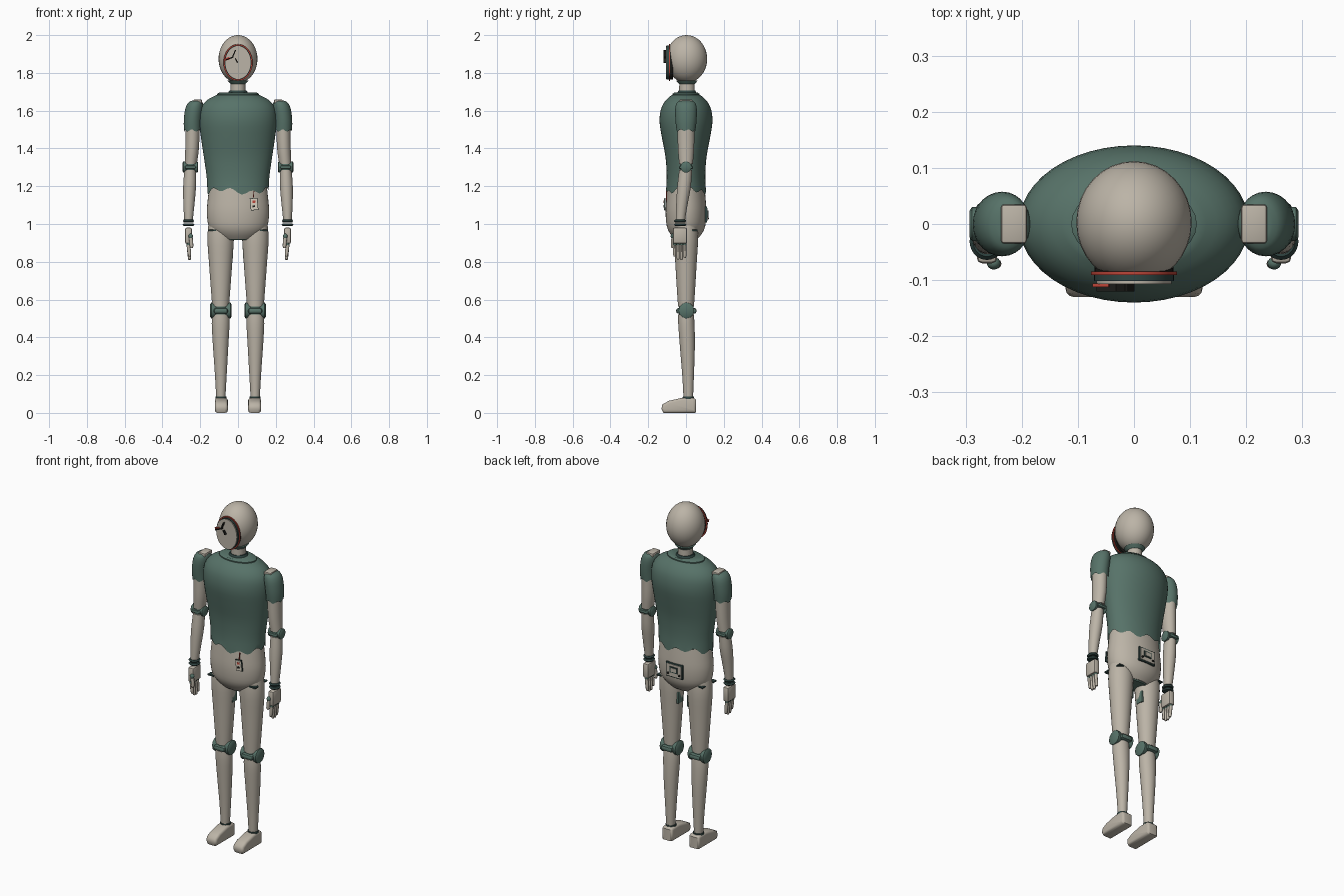
import bpy, bmesh, math
from mathutils import Vector, Matrix

if "Cube" in bpy.data.objects:
    bpy.data.objects.remove(bpy.data.objects["Cube"])


def material(name, r, g, b):
    m = bpy.data.materials.new(name)
    m.use_nodes = True
    m.diffuse_color = (r, g, b, 1)
    m.node_tree.nodes["Principled BSDF"].inputs["Base Color"].default_value = (r, g, b, 1)
    return m


CREAM = material("warm cream", .50, .455, .385)
TEAL = material("muted teal", .095, .17, .14)
DARK = material("dark teal", .03, .06, .055)
BLACK = material("black", .012, .012, .01)
RED = material("red", .5, .06, .04)
WHITE = material("tag white", .68, .62, .52)


def finish(name, bm, mat, angle=40):
    bmesh.ops.recalc_face_normals(bm, faces=bm.faces)
    me = bpy.data.meshes.new(name)
    bm.to_mesh(me)
    bm.free()
    me.materials.append(mat)
    for p in me.polygons:
        p.use_smooth = True
    me.set_sharp_from_angle(angle=math.radians(angle))
    ob = bpy.data.objects.new(name, me)
    bpy.context.collection.objects.link(ob)
    return ob


def spline(rows, steps):
    """Catmull-Rom curve through rows of numbers."""
    rows = [Vector(r) for r in rows]
    out = []
    for i in range(len(rows) - 1):
        a, b, c, d = rows[max(i - 1, 0)], rows[i], rows[i + 1], rows[min(i + 2, len(rows) - 1)]
        for k in range(steps):
            t = k / steps
            out.append(b + (c - a) * t / 2 + (a * 2 - b * 5 + c * 4 - d) * t * t / 2
                       + (b * 3 - a - c * 3 + d) * t ** 3 / 2)
    return out + [rows[-1]]


def loft(name, rings, mat, seg=28, steps=3, hem=None):
    """Elliptical skin through rings of (z, centre x, centre y, radius x, radius y)."""
    bm = bmesh.new()
    loops = []
    for i, (z, cx, cy, rx, ry) in enumerate(spline(rings, steps)):
        loop = []
        for k in range(seg):
            a = math.tau * k / seg
            dz = hem(k) if hem and i == 0 else 0
            loop.append(bm.verts.new((cx + rx * math.cos(a), cy + ry * math.sin(a), z + dz)))
        loops.append(loop)
    for lo, hi in zip(loops, loops[1:]):
        for k in range(seg):
            n = (k + 1) % seg
            bm.faces.new((lo[k], lo[n], hi[n], hi[k]))
    if not hem:
        bm.faces.new(loops[0])
    bm.faces.new(loops[-1])
    return finish(name, bm, mat)


def ball(name, loc, size, mat):
    bm = bmesh.new()
    bmesh.ops.create_uvsphere(bm, u_segments=32, v_segments=20, radius=1,
                              matrix=Matrix.Translation(loc) @ Matrix.Diagonal((*size, 1)))
    return finish(name, bm, mat)


def box(name, loc, size, mat, bevel=0.0, rot=0.0):
    bm = bmesh.new()
    bmesh.ops.create_cube(bm, size=1, matrix=Matrix.Translation(loc)
                          @ Matrix.Rotation(rot, 4, 'Y') @ Matrix.Diagonal((*size, 1)))
    if bevel:
        bmesh.ops.bevel(bm, geom=bm.edges[:], offset=bevel, segments=2, affect='EDGES', profile=.5)
    return finish(name, bm, mat)


def disc(name, y, depth, rx, rz, mat):
    """Oval plate facing the front."""
    bm = bmesh.new()
    bmesh.ops.create_cone(bm, cap_ends=True, segments=40, radius1=1, radius2=1, depth=1,
                          matrix=Matrix.Translation((0, y, 1.855)) @ Matrix.Diagonal((rx, depth, rz, 1))
                          @ Matrix.Rotation(math.pi / 2, 4, 'X'))
    return finish(name, bm, mat)


def hinge(name, loc, half, r_end, r_mid, mat):
    """Spool lying across the limb."""
    rows = [(-half, r_end * .8), (-half * .9, r_end), (-half * .6, r_end), (-half * .3, r_mid),
            (half * .3, r_mid), (half * .6, r_end), (half * .9, r_end), (half, r_end * .8)]
    ob = loft(name, [(z, 0, 0, r, r) for z, r in rows], mat, seg=12, steps=1)
    ob.data.transform(Matrix.Translation(loc) @ Matrix.Rotation(math.pi / 2, 4, 'Y'))
    return ob


# Head, neck and collar
ball("head", (0, .003, 1.874), (.103, .109, .126), CREAM)
loft("head_base", [(1.742, 0, .005, .04, .042), (1.76, 0, .005, .056, .058)], TEAL, steps=1)
loft("neck", [(1.68, 0, .005, .04, .042), (1.76, 0, .005, .038, .04)], CREAM, steps=1)
loft("neck_ring", [(1.695, 0, .005, .052, .05), (1.706, 0, .005, .046, .045)], DARK, steps=1)
loft("collar", [(1.675, 0, 0, .112, .072), (1.688, 0, 0, .112, .072), (1.695, 0, 0, .10, .064)], TEAL, steps=1)

# Face plate layers
disc("face_housing", -.078, .016, .07, .09, BLACK)
disc("face_red_rim", -.088, .006, .077, .097, RED)
disc("face_band", -.096, .012, .071, .091, DARK)
disc("face_plate", -.104, .006, .067, .087, CREAM)
for i, (x, z, length, rot) in enumerate([(-.022, 1.90, .045, .4), (-.008, 1.865, .026, -.5),
                                         (-.045, 1.876, .045, 1.2)]):
    box(f"face_hand_{i}", (x, -.113, z), (.006, .014, length), BLACK, rot=rot)
box("face_red_mark", (-.058, -.109, 1.874), (.03, .006, .014), RED, rot=-.3)

# Shirt with a torn hem
def torn(k):
    return .012 * math.sin(k * 1.15) + .01 * math.sin(k * .42 + 1)

loft("shirt", [(1.175, 0, 0, .162, .106), (1.25, 0, 0, .166, .102), (1.35, 0, 0, .18, .108),
               (1.45, 0, 0, .195, .126), (1.54, 0, 0, .205, .14), (1.61, 0, 0, .198, .132),
               (1.655, 0, 0, .165, .107), (1.682, 0, 0, .115, .076)],
     TEAL, seg=48, hem=torn)

# Pelvis
loft("pelvis", [(.92, 0, 0, .095, .06), (.95, 0, 0, .13, .085), (.99, 0, 0, .156, .102),
                (1.06, 0, 0, .165, .108), (1.13, 0, 0, .16, .104), (1.22, 0, 0, .15, .095)], CREAM, seg=40)
loft("pelvis_underside", [(.914, 0, 0, .085, .052), (.921, 0, 0, .092, .058)], TEAL, steps=1)

# Hanging tag
box("tag_string", (.082, -.104, 1.15), (.004, .006, .05), RED, rot=.1)
box("tag_frame", (.085, -.111, 1.105), (.04, .007, .064), DARK, rot=-.1)
box("tag", (.085, -.115, 1.105), (.035, .004, .058), WHITE, rot=-.1)
box("tag_red_mark", (.085, -.118, 1.118), (.016, .003, .012), RED, rot=-.1)
box("tag_black_mark", (.084, -.118, 1.094), (.014, .003, .01), BLACK, rot=-.1)

# Back service panel
box("panel_frame", (0, .105, 1.05), (.11, .012, .085), DARK, .003)
box("panel", (0, .111, 1.05), (.094, .006, .07), CREAM)
box("panel_screen", (0, .115, 1.055), (.05, .006, .034), DARK)
box("panel_inner", (0, .118, 1.055), (.036, .004, .022), CREAM)
for s in (-1, 1):
    ball("panel_knob", (s * .036, .115, 1.03), (.006, .008, .006), BLACK)

for s, side in ((1, "left"), (-1, "right")):
    # Hip slots
    box(f"{side}_hip_slot", (s * .136, -.046, .967), (.04, .03, .008), DARK)
    box(f"{side}_hip_slot_back", (s * .136, .046, .967), (.03, .03, .006), DARK)

    # Leg
    loft(f"{side}_thigh", [(.562, s * .092, 0, .044, .042), (.65, s * .092, 0, .051, .048),
                           (.8, s * .092, 0, .062, .057), (.92, s * .092, 0, .07, .064),
                           (1.0, s * .09, 0, .066, .06)], CREAM)
    box(f"{side}_inner_thigh_pad", (s * .035, .01, .85), (.016, .045, .07), TEAL, .004)
    loft(f"{side}_knee_core", [(.50, s * .092, 0, .038, .038), (.58, s * .092, 0, .038, .038)], TEAL, steps=1)
    hinge(f"{side}_knee", (s * .091, .002, .542), .056, .042, .03, TEAL)
    box(f"{side}_knee_strap", (s * .091, .002, .54), (.075, .108, .03), TEAL, .012)
    loft(f"{side}_shin", [(.075, s * .091, .012, .024, .025), (.2, s * .091, .011, .031, .031),
                          (.36, s * .092, .007, .041, .04), (.47, s * .092, .002, .047, .043),
                          (.522, s * .092, 0, .045, .041)], CREAM)
    loft(f"{side}_ankle_ring", [(.074, s * .09, .012, .03, .03), (.086, s * .09, .012, .029, .029)], DARK, steps=1)

    # Foot: side profile pulled across and rounded
    bm = bmesh.new()
    outline = [(.054, .004), (.054, .07), (.04, .08), (-.02, .08), (-.09, .064), (-.125, .045),
               (-.13, .02), (-.12, 0), (.045, 0)]
    f = bm.faces.new([bm.verts.new((s * .088 - .034, y, z)) for y, z in outline])
    ext = bmesh.ops.extrude_face_region(bm, geom=[f])
    for v in ext["geom"]:
        if isinstance(v, bmesh.types.BMVert):
            v.co.x += .068
    rim = [e for e in bm.edges if abs(e.verts[0].co.x - e.verts[1].co.x) < .001]
    bmesh.ops.bevel(bm, geom=rim, offset=.014, segments=3, affect='EDGES', profile=.5)
    finish(f"{side}_foot", bm, CREAM, 50)

    # Sleeve and shoulder
    loft(f"{side}_sleeve", [(1.495, s * .241, 0, .045, .05), (1.55, s * .24, 0, .047, .056),
                            (1.61, s * .232, 0, .047, .057), (1.642, s * .225, 0, .038, .048),
                            (1.653, s * .22, 0, .022, .03)], TEAL, hem=lambda k: .006 * math.sin(k * 1.3))
    box(f"{side}_shoulder_cap", (s * .214, 0, 1.648), (.046, .07, .022), CREAM, .006)

    # Arm
    loft(f"{side}_upper_arm", [(1.318, s * .25, 0, .032, .036), (1.4, s * .243, 0, .036, .043),
                               (1.52, s * .24, 0, .038, .045)], CREAM)
    loft(f"{side}_elbow_core", [(1.27, s * .253, -.002, .026, .029), (1.33, s * .25, 0, .026, .029)], TEAL, steps=1)
    hinge(f"{side}_elbow", (s * .252, 0, 1.302), .041, .03, .022, TEAL)
    box(f"{side}_elbow_strap", (s * .252, 0, 1.3), (.058, .074, .018), TEAL, .007)
    loft(f"{side}_forearm", [(1.015, s * .262, -.03, .022, .024), (1.1, s * .26, -.022, .029, .03),
                             (1.2, s * .256, -.01, .034, .036), (1.286, s * .253, -.002, .031, .034)], CREAM)
    for z in (.996, 1.016):
        loft(f"{side}_wrist_ring", [(z - .007, s * .262, -.031, .025, .027), (z, s * .262, -.031, .031, .033),
                                    (z + .007, s * .262, -.031, .025, .027)], DARK, steps=1)

    # Hand
    box(f"{side}_palm", (s * .262, -.032, .938), (.036, .076, .085), CREAM, .009)
    for i, tip in enumerate((.828, .812, .81, .82)):
        y = -.06 + i * .018
        ball(f"{side}_knuckle_{i}", (s * .262, y, .893), (.011, .009, .011), TEAL)
        loft(f"{side}_finger_{i}", [(tip, s * .257, y, .005, .005), (tip + .008, s * .257, y, .008, .008),
                                    (.865, s * .26, y, .01, .0085), (.89, s * .262, y, .01, .0085)],
             CREAM, seg=10, steps=2)
    ball(f"{side}_thumb_joint", (s * .25, -.07, .935), (.012, .011, .014), TEAL)
    loft(f"{side}_thumb", [(.872, s * .246, -.071, .006, .006), (.885, s * .246, -.071, .01, .009),
                           (.93, s * .25, -.069, .01, .009)], CREAM, seg=10, steps=2)
